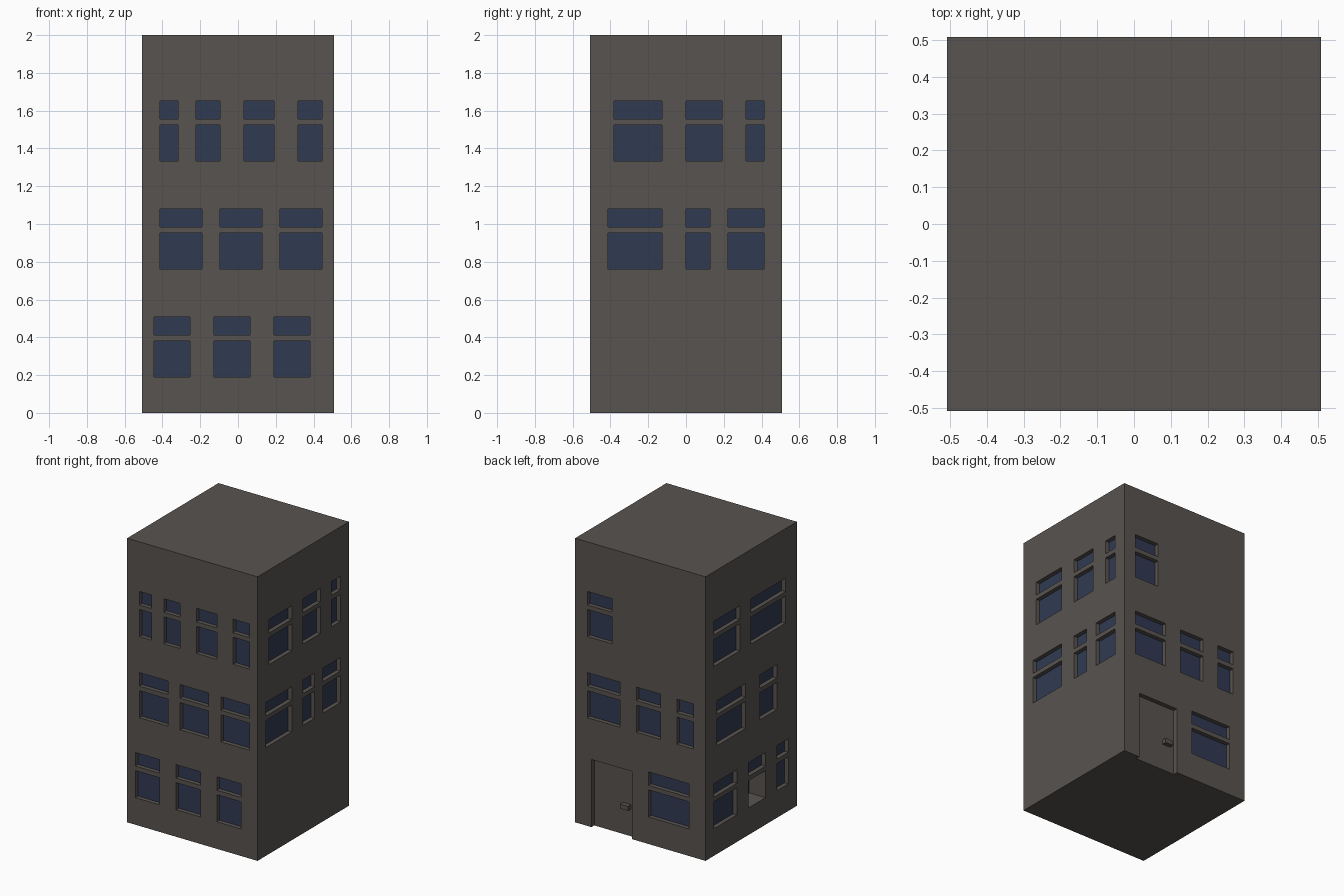
import bpy, bmesh, math
from mathutils import Matrix

if "Cube" in bpy.data.objects:
    bpy.data.objects.remove(bpy.data.objects["Cube"])

U = 2 / 63            # grid step: the block is 32 x 32 x 63 steps
HALF = 16
PLATE = 0.06          # glass plate thickness in steps


def material(name, rgb):
    m = bpy.data.materials.new(name)
    m.diffuse_color = (*rgb, 1)
    m.use_nodes = True
    m.node_tree.nodes["Principled BSDF"].inputs["Base Color"].default_value = m.diffuse_color
    return m


WALL = material("dark stone", (0.098, 0.087, 0.080))
GLASS = material("navy glass", (0.030, 0.042, 0.084))


def add_box(bm, side, u, d, z):
    """Box on one side: u along the wall, d depth inward, z height (in steps)."""
    lo = (u[0] - HALF, d[0] - HALF, z[0])
    hi = (u[1] - HALF, d[1] - HALF, z[1])
    size = [b - a for a, b in zip(lo, hi)]
    mid = [(a + b) / 2 for a, b in zip(lo, hi)]
    mat = (Matrix.Scale(U, 4) @ Matrix.Rotation(side * math.pi / 2, 4, 'Z')
           @ Matrix.Translation(mid) @ Matrix.Diagonal((*size, 1)))
    bmesh.ops.create_cube(bm, size=1, matrix=mat)


def finish(bm, name, mat):
    me = bpy.data.meshes.new(name)
    bm.to_mesh(me)
    bm.free()
    me.materials.append(mat)
    ob = bpy.data.objects.new(name, me)
    bpy.context.collection.objects.link(ob)
    return ob


# Windows per side: floor -> spans along the wall, seen from outside left to right
SIDES = {
    "front": [[(2, 8), (12, 18), (22, 28)],
              [(3, 10), (13, 20), (23, 30)],
              [(3, 6), (9, 13), (17, 22), (26, 30)]],
    "right": [[],
              [(3, 12), (16, 20), (23, 29)],
              [(4, 12), (16, 22), (26, 29)]],
    "back": [[(18, 28)],
             [(3, 11), (15, 21), (25, 29)],
             [(3, 9)]],
    "left": [[(3, 11), (15, 21), (25, 29)],
             [(4, 14), (19, 25)],
             [(3, 12), (16, 28)]],
}

cut = bmesh.new()
for side, (name, floors) in enumerate(SIDES.items()):
    glass = bmesh.new()
    for floor, spans in enumerate(floors):
        base = 6 + 18 * floor
        for span in spans:
            # lower and upper pane with a crossbar of wall between them
            for z in ((base, base + 6), (base + 7, base + 10)):
                # one lower pane on the left side is an open hole
                is_open = name == "left" and span == (15, 21) and z == (6, 12)
                add_box(cut, side, span, (-1, 4 if is_open else 1), z)
                if not is_open:
                    add_box(glass, side, span, (1 - PLATE, 1), z)
    finish(glass, name + "_window_glass", GLASS)

# Doorway recess on the back
add_box(cut, 2, (4, 14), (-1, 1), (-1, 15))
cutter = finish(cut, "opening_cutter", WALL)

# Building block with the openings cut out
body = bmesh.new()
add_box(body, 0, (0, 32), (0, 32), (0, 63))
building = finish(body, "building_walls", WALL)
mod = building.modifiers.new("openings", 'BOOLEAN')
mod.operation = 'DIFFERENCE'
mod.solver = 'EXACT'
mod.object = cutter
bpy.context.view_layer.objects.active = building
bpy.ops.object.modifier_apply(modifier=mod.name)
bpy.data.objects.remove(cutter)

# Door handle
handle = bmesh.new()
add_box(handle, 2, (11, 13), (0, 1), (6, 7))
finish(handle, "door_handle", WALL)
